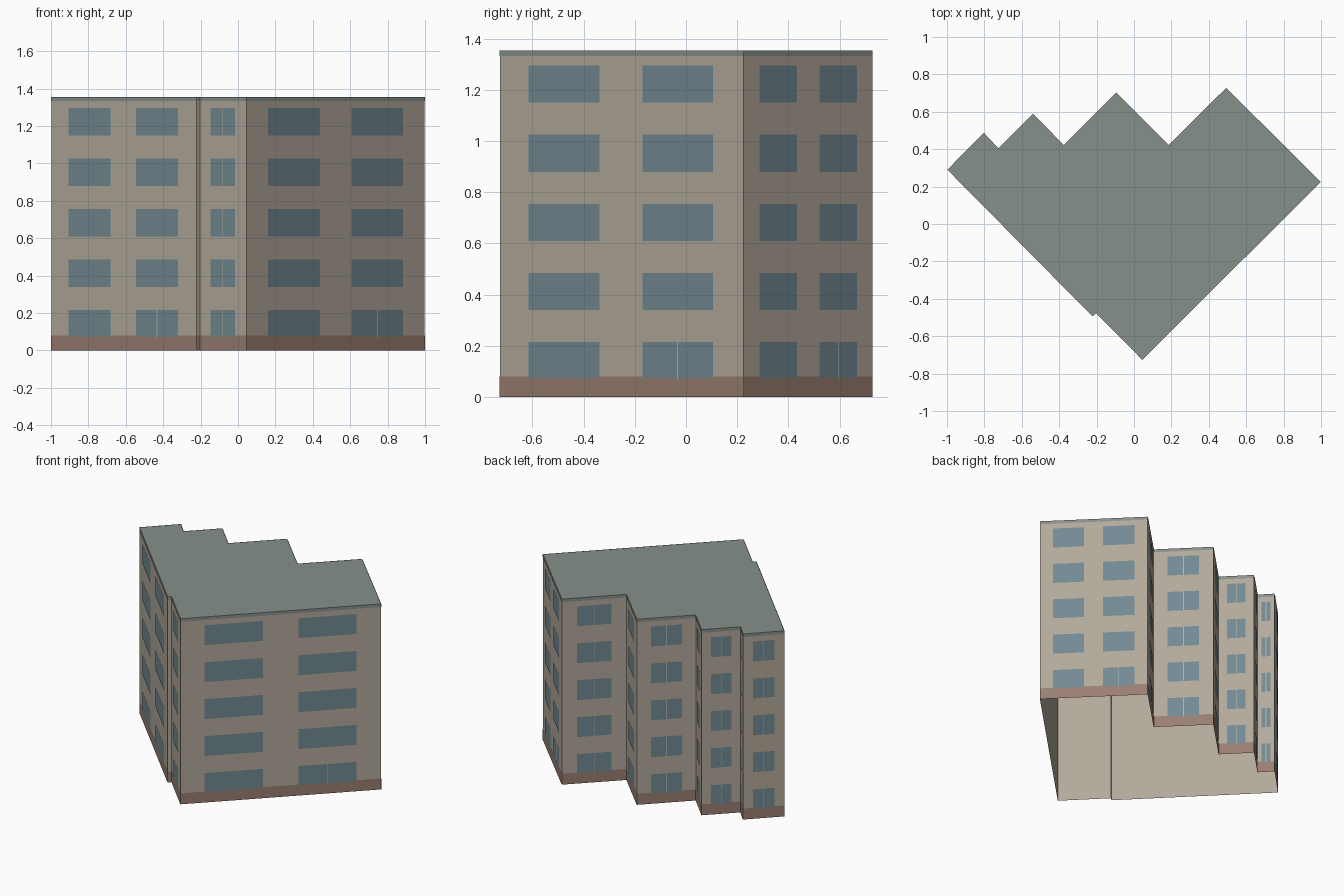
import bpy, bmesh
from mathutils import Vector

if "Cube" in bpy.data.objects:
    bpy.data.objects.remove(bpy.data.objects["Cube"])

HEIGHT, FLOORS, PITCH = 1.355, 5, 0.27
PLINTH, CORNICE = 0.08, 0.022
WIN_Z, WIN_H = 0.07, 0.145

# Footprint, counter-clockwise from the front corner
FOOTPRINT = [Vector(p) for p in (
    (0.045, -0.727), (0.998, 0.225), (0.493, 0.728), (0.185, 0.422),
    (-0.095, 0.702), (-0.375, 0.422), (-0.54, 0.59), (-0.725, 0.405),
    (-0.803, 0.488), (-0.998, 0.29), (-0.222, -0.494), (-0.202, -0.477))]
WALLS = list(zip(FOOTPRINT, FOOTPRINT[1:] + FOOTPRINT[:1]))


def material(name, rgb):
    m = bpy.data.materials.new(name)
    m.diffuse_color = (*rgb, 1)
    m.use_nodes = True
    m.node_tree.nodes["Principled BSDF"].inputs["Base Color"].default_value = m.diffuse_color
    return m


def panel(bm, a, b, u0, u1, z0, z1, off=0.0):
    """Upright rectangle on wall a-b, between fractions u0 and u1."""
    d = b - a
    n = Vector((d.y, -d.x)).normalized() * off
    p, q = a + d * u0 + n, a + d * u1 + n
    bm.faces.new([bm.verts.new(v) for v in (
        (p.x, p.y, z0), (q.x, q.y, z0), (q.x, q.y, z1), (p.x, p.y, z1))])


def finish(name, bm, mat):
    bmesh.ops.remove_doubles(bm, verts=bm.verts, dist=1e-5)
    me = bpy.data.meshes.new(name)
    bm.to_mesh(me)
    bm.free()
    me.materials.append(mat)
    ob = bpy.data.objects.new(name, me)
    bpy.context.collection.objects.link(ob)


def band(name, z0, z1, off, mat):
    bm = bmesh.new()
    for a, b in WALLS:
        panel(bm, a, b, 0, 1, z0, z1, off)
    finish(name, bm, mat)


wall_mat = material("wall", (0.45, 0.40, 0.33))
plinth_mat = material("plinth", (0.32, 0.21, 0.165))
roof_mat = material("roof", (0.24, 0.28, 0.26))
glass_mat = material("glass", (0.17, 0.255, 0.29))
frame_mat = material("frame", (0.47, 0.45, 0.40))

# Wall shell (open underneath), base band and roof edge band
band("walls", 0, HEIGHT, 0, wall_mat)
band("plinth", 0, PLINTH, 0.002, plinth_mat)
band("roof_edge", HEIGHT - CORNICE, HEIGHT, 0.002, roof_mat)

# Flat roof
bm = bmesh.new()
bm.faces.new([bm.verts.new((p.x, p.y, HEIGHT)) for p in FOOTPRINT])
finish("roof", bm, roof_mat)

# Windows: two columns on long walls, one divided column on short ones
glass, frames = bmesh.new(), bmesh.new()
for a, b in WALLS:
    length = (b - a).length
    if length < 0.06:
        continue
    wide = length > 0.6
    columns = [(0.12, 0.41), (0.587, 0.877)] if wide else [(0.235, 0.765)]
    for floor in range(FLOORS):
        z = WIN_Z + floor * PITCH
        for i, (u0, u1) in enumerate(columns):
            panel(glass, a, b, u0, u1, max(z, PLINTH - 0.005), z + WIN_H, 0.003)
            # Centre bar, or the door split on the ground floor
            if not wide or (floor == 0 and i == 1):
                mid, half = (u0 + u1) / 2, 0.0025 / length
                panel(frames, a, b, mid - half, mid + half, z, z + WIN_H, 0.004)
finish("windows", glass, glass_mat)
finish("window_bars", frames, frame_mat)
